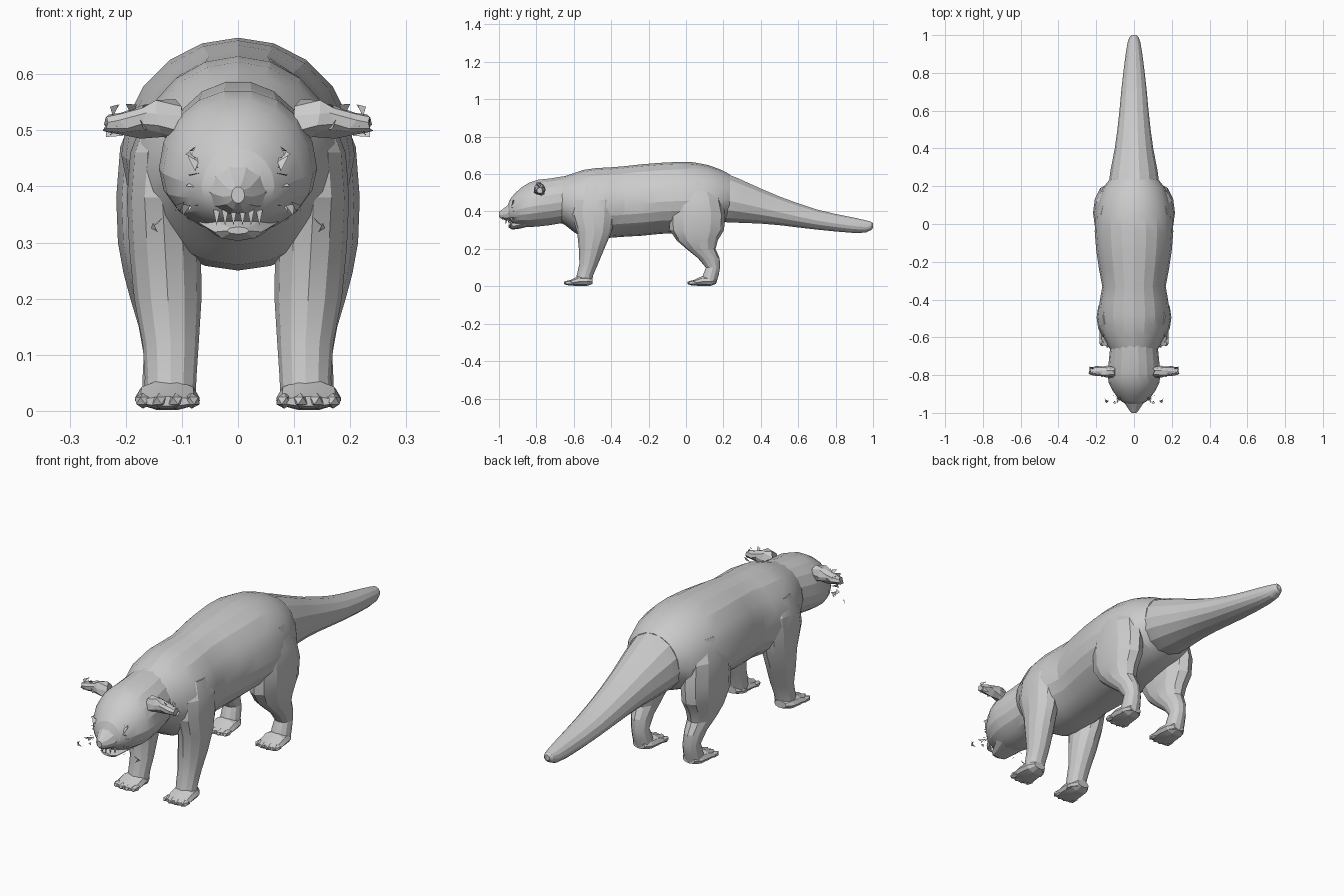
import bpy, bmesh, math, random
from mathutils import Vector

random.seed(4)


def finish(bm, name, mirror=False, angle=18):
    bmesh.ops.recalc_face_normals(bm, faces=bm.faces)
    me = bpy.data.meshes.new(name)
    bm.to_mesh(me)
    bm.free()
    ob = bpy.data.objects.new(name, me)
    bpy.context.collection.objects.link(ob)
    if mirror:
        ob.modifiers.new("mirror", 'MIRROR').use_axis[0] = True
    bpy.ops.object.select_all(action='DESELECT')
    ob.select_set(True)
    bpy.context.view_layer.objects.active = ob
    if angle:
        bpy.ops.object.shade_smooth_by_angle(angle=math.radians(angle))
    return ob


def loft(name, rings, mirror=False, angle=18):
    """Skin a list of equal-length point rings and cap the ends."""
    bm = bmesh.new()
    vs = [[bm.verts.new(p) for p in r] for r in rings]
    n = len(vs[0])
    for a, b in zip(vs, vs[1:]):
        for i in range(n):
            j = (i + 1) % n
            bm.faces.new((a[i], a[j], b[j], b[i]))
    bm.faces.new(vs[0])
    bm.faces.new(vs[-1])
    return finish(bm, name, mirror, angle)


def angles(n):
    return [2 * math.pi * (i + 0.0) / n for i in range(n)]


def along_y(stations, n=18, cx=0, wide=0.45):
    """Rings facing y from (y, bottom, top, half width); wide = height of the widest point."""
    out = []
    for y, lo, hi, w in stations:
        mid = lo + (hi - lo) * wide
        out.append([(cx + w * math.cos(a), y,
                     mid + math.sin(a) * ((hi - mid) if math.sin(a) > 0 else (mid - lo)))
                    for a in angles(n)])
    return out


def along_z(stations, n=12):
    """Level rings from (z, x, y, x radius, y radius)."""
    return [[(x + rx * math.cos(a), y + ry * math.sin(a), z) for a in angles(n)]
            for z, x, y, rx, ry in stations]


# Torso
loft("body", along_y([
    (-.70, .35, .57, .10), (-.65, .33, .588, .135), (-.60, .29, .605, .16),
    (-.55, .26, .622, .18), (-.48, .25, .632, .19), (-.40, .26, .636, .18),
    (-.33, .265, .642, .168), (-.24, .27, .652, .185), (-.14, .28, .660, .20),
    (-.04, .285, .665, .208), (.04, .29, .663, .205), (.12, .31, .648, .19),
    (.19, .33, .622, .165), (.235, .36, .598, .13)], 20))

# Tail
loft("tail", along_y([
    (.12, .36, .64, .13), (.2, .34, .612, .135), (.28, .337, .58, .125),
    (.4, .333, .525, .102), (.5, .325, .482, .088), (.6, .313, .445, .077),
    (.7, .302, .412, .068), (.8, .292, .388, .057), (.9, .284, .368, .044),
    (.96, .286, .354, .034), (.99, .300, .346, .024), (1.0, .312, .336, .012)], 14))

# Head, muzzle and lower jaw
loft("head", along_y([
    (-.955, .36, .43, .035), (-.94, .345, .468, .065), (-.915, .33, .498, .09),
    (-.88, .32, .53, .115), (-.84, .315, .555, .134), (-.79, .318, .572, .141),
    (-.73, .325, .578, .134), (-.67, .335, .588, .128), (-.62, .34, .59, .12)], 18))
loft("muzzle", along_y([
    (-1.0, .37, .40, .012), (-.985, .358, .41, .026), (-.96, .35, .43, .042),
    (-.925, .345, .46, .065), (-.88, .34, .48, .08)], 10))
loft("lower_jaw", along_y([
    (-.95, .315, .328, .02), (-.93, .303, .338, .042),
    (-.89, .308, .355, .06), (-.84, .32, .37, .08)], 8))

# Legs
loft("front_leg", along_z([
    (.53, .11, -.49, .055, .07), (.46, .13, -.49, .062, .115), (.38, .135, -.495, .063, .118),
    (.29, .13, -.49, .064, .092), (.20, .125, -.505, .06, .068), (.12, .12, -.52, .05, .05),
    (.06, .12, -.54, .046, .044), (.012, .122, -.548, .046, .042)]), True)
loft("hind_leg", along_z([
    (.56, .10, .05, .075, .09), (.47, .135, .055, .075, .135), (.38, .142, .06, .075, .15),
    (.30, .142, .058, .072, .145), (.245, .14, .06, .064, .11), (.20, .138, .08, .054, .078),
    (.15, .134, .122, .043, .058), (.10, .13, .144, .038, .038), (.06, .128, .133, .042, .042),
    (.012, .127, .118, .044, .042)]), True)

# Feet with toes
for name, y0 in (("front", -.66), ("hind", .0)):
    loft(name + "_foot", along_y([
        (y0 + .018, .008, .026, .045), (y0 + .045, .003, .036, .058), (y0 + .085, 0, .055, .057),
        (y0 + .13, 0, .055, .05), (y0 + .16, .012, .045, .03)], 10, .126), True)
    bm = bmesh.new()
    for i in range(4):
        u = i - 1.5
        new = bmesh.ops.create_icosphere(bm, subdivisions=1, radius=1)["verts"]
        for v in new:
            v.co = Vector((.126 + u * .029 + v.co.x * .016,
                           y0 + .03 + abs(u) * .006 + v.co.y * .03,
                           .018 + v.co.z * .014))
    finish(bm, name + "_toes", True, 0)

# Ragged ears
ear = []
for x, z, ry, rz in ((.105, .515, .03, .038), (.14, .518, .034, .036), (.17, .52, .03, .03),
                     (.205, .512, .026, .024), (.236, .51, .018, .017)):
    ear.append([(x + random.uniform(-.008, .008),
                 -.782 + ry * math.cos(a) * random.uniform(.7, 1.2),
                 z + rz * math.sin(a) * random.uniform(.7, 1.2)) for a in angles(9)])
loft("ear", ear, True, 0)


def shards(name, count, centre, spread, size):
    """Loose triangular tufts scattered about a point."""
    bm = bmesh.new()
    for _ in range(count):
        c = [centre[k] + random.uniform(-1, 1) * spread[k] for k in range(3)]
        bm.faces.new([bm.verts.new([c[k] + random.uniform(-1, 1) * size for k in range(3)])
                      for _ in range(3)])
    return finish(bm, name, True, 0)


# Fur tufts at the ears, brow, cheeks and whiskers
shards("ear_tuft", 12, (.19, -.785, .52), (.035, .015, .02), .017)
shards("brow_tuft", 8, (.07, -.925, .43), (.013, .008, .035), .014)
shards("cheek_tuft", 6, (.085, -.93, .355), (.025, .012, .01), .013)
shards("whisker_tuft", 3, (.142, -.94, .33), (.006, .006, .004), .014)

# Teeth along the mouth
bm = bmesh.new()
for i in range(3):
    x = .008 + i * .015
    y = -.965 + i * .012
    p = [(x - .006, y, .358), (x + .006, y, .358), (x, y + .012, .358), (x, y, .33)]
    v = [bm.verts.new(q) for q in p]
    for f in ((0, 1, 3), (1, 2, 3), (2, 0, 3), (0, 2, 1)):
        bm.faces.new([v[k] for k in f])
finish(bm, "teeth", True, 0)
